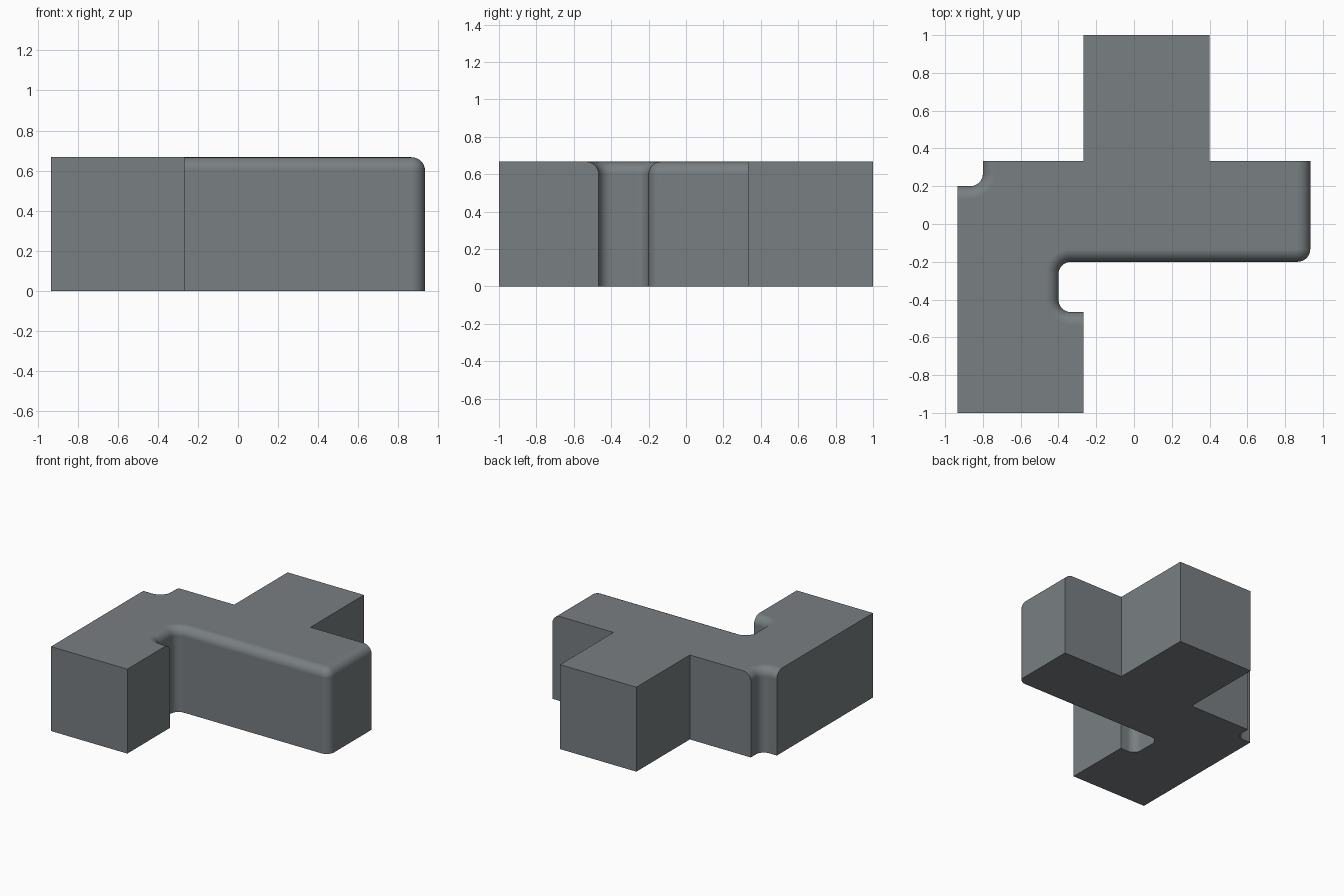
import bpy, bmesh, math

if "Cube" in bpy.data.objects:
    bpy.data.objects.remove(bpy.data.objects["Cube"])

T = 1 / 15                 # base unit: radius of every rounding
H = 10 * T                 # height of the block
R = T
SEG = 8


def arc(cx, cy, r, a0, a1):
    """Quarter arc as a list of points, angles in degrees."""
    return [(cx + r * math.cos(math.radians(a0 + (a1 - a0) * i / SEG)),
             cy + r * math.sin(math.radians(a0 + (a1 - a0) * i / SEG)))
            for i in range(SEG + 1)]


def outline(d):
    """Plan outline; the rounded-over walls are moved inwards by d."""
    p = [(-14*T, -15*T), (-4*T, -15*T)]
    # front notch and long front wall
    p += [(-4*T, -7*T - d)]
    p += arc(-5*T, -6*T, R + d, 270, 180)
    p += arc(-5*T, -4*T, R + d, 180, 90)
    p += arc(13*T, -2*T, R - d, 270, 360)
    p += [(14*T - d, 5*T)]
    # rear arm
    p += [(6*T, 5*T), (6*T, 15*T), (-4*T, 15*T), (-4*T, 5*T)]
    # small rear corner notch
    p += [(-12*T + d, 5*T)]
    p += arc(-13*T, 4*T, R + d, 0, -90)
    p += [(-14*T, 3*T - d)]
    return p


# Layers: bottom, then the quarter-round up to the top
layers = [(0, 0)]
for i in range(SEG + 1):
    a = math.pi / 2 * i / SEG
    layers.append((H - R + R * math.sin(a), R * (1 - math.cos(a))))

bm = bmesh.new()
loops = [[bm.verts.new((x, y, z)) for x, y in outline(d)] for z, d in layers]
n = len(loops[0])
for lo, hi in zip(loops, loops[1:]):
    for i in range(n):
        j = (i + 1) % n
        bm.faces.new((lo[i], lo[j], hi[j], hi[i]))
bm.faces.new(loops[0][::-1])
bm.faces.new(loops[-1])
bmesh.ops.remove_doubles(bm, verts=bm.verts, dist=1e-5)
bmesh.ops.recalc_face_normals(bm, faces=bm.faces)

mesh = bpy.data.meshes.new("puzzle_block")
bm.to_mesh(mesh)
bm.free()
block = bpy.data.objects.new("puzzle_block", mesh)
bpy.context.collection.objects.link(block)

# One slate grey colour
grey = bpy.data.materials.new("slate grey")
grey.diffuse_color = (0.19, 0.21, 0.22, 1)
grey.use_nodes = True
grey.node_tree.nodes["Principled BSDF"].inputs["Base Color"].default_value = grey.diffuse_color
mesh.materials.append(grey)

# Smooth roundings, crisp corners, flat large faces
bpy.context.view_layer.objects.active = block
block.select_set(True)
bpy.ops.object.shade_smooth_by_angle(angle=math.radians(30))
weighted = block.modifiers.new("flat_faces", 'WEIGHTED_NORMAL')
weighted.keep_sharp = True
